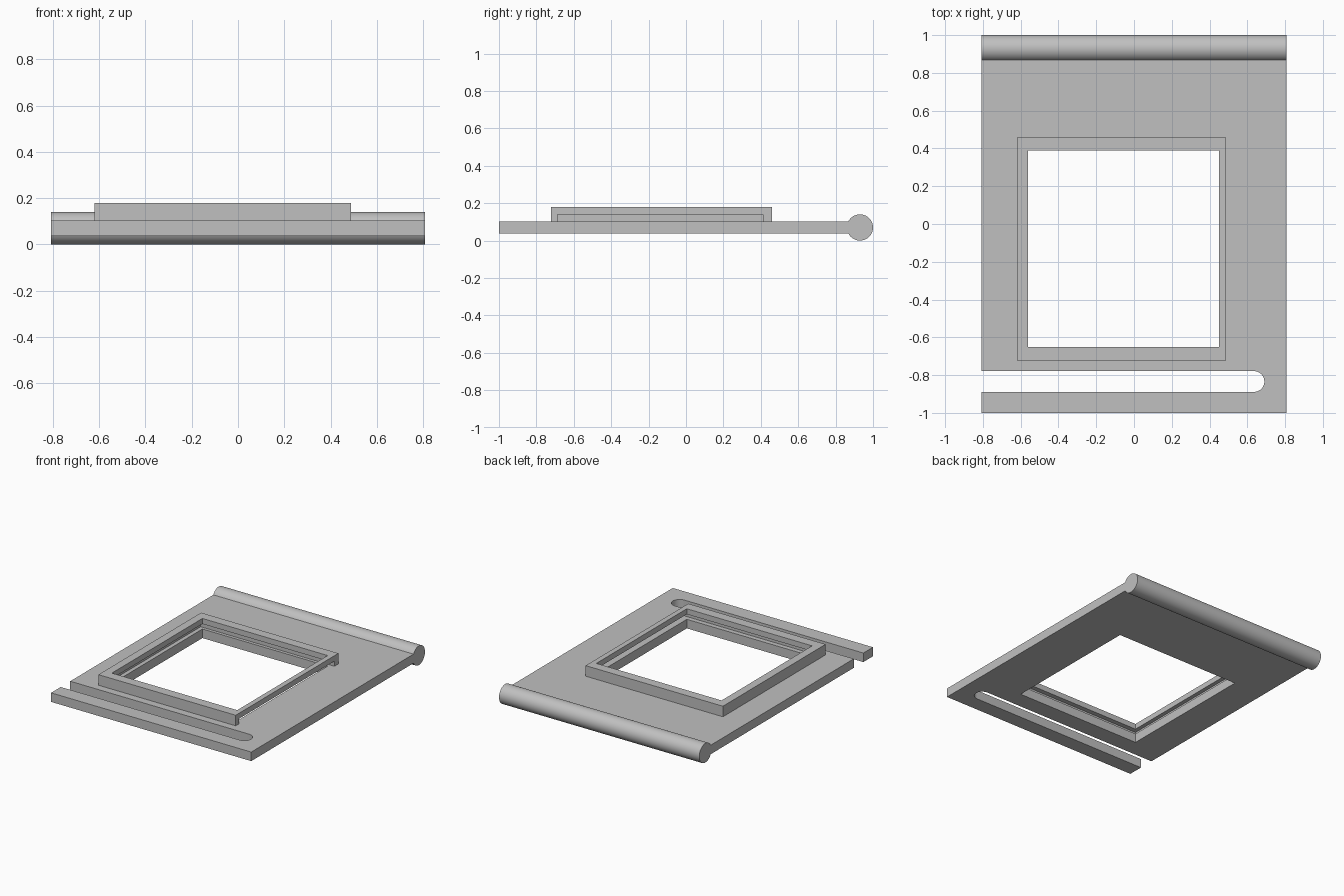
import bpy
import bmesh
from math import asin, cos, sin, pi, sqrt
from mathutils import Vector

if "Cube" in bpy.data.objects:
    bpy.data.objects.remove(bpy.data.objects["Cube"], do_unlink=True)

grey = bpy.data.materials.new("light_grey")
grey.use_nodes = True
grey.diffuse_color = (0.53, 0.53, 0.53, 1)
grey.node_tree.nodes["Principled BSDF"].inputs["Base Color"].default_value = grey.diffuse_color


def extrude(name, points, offset):
    """Solid made by sweeping a flat outline along an offset."""
    bm = bmesh.new()
    face = bm.faces.new([bm.verts.new(p) for p in points])
    swept = bmesh.ops.extrude_face_region(bm, geom=[face])["geom"]
    verts = [v for v in swept if isinstance(v, bmesh.types.BMVert)]
    bmesh.ops.translate(bm, vec=Vector(offset), verts=verts)
    bmesh.ops.recalc_face_normals(bm, faces=bm.faces)
    mesh = bpy.data.meshes.new(name)
    bm.to_mesh(mesh)
    bm.free()
    mesh.materials.append(grey)
    obj = bpy.data.objects.new(name, mesh)
    bpy.context.collection.objects.link(obj)
    return obj


def block(name, x, y, z):
    corners = [(x[0], y[0], z[0]), (x[1], y[0], z[0]), (x[1], y[1], z[0]), (x[0], y[1], z[0])]
    return extrude(name, corners, (0, 0, z[1] - z[0]))


def arc(center, radius, start, end, steps):
    angles = [start + (end - start) * i / steps for i in range(steps + 1)]
    return [(center[0] + radius * cos(a), center[1] + radius * sin(a)) for a in angles]


def cut(target, cutter):
    mod = target.modifiers.new(cutter.name, "BOOLEAN")
    mod.operation = "DIFFERENCE"
    mod.solver = "EXACT"
    mod.object = cutter
    bpy.context.view_layer.objects.active = target
    bpy.ops.object.modifier_apply(modifier=mod.name)


# Main dimensions
half_width = 0.807
rod_radius, rod_y = 0.07, 0.93
plate_low, plate_top = 0.038, 0.103
frame_top = 0.18

# Plate and round rod in one keyhole-shaped cross-section
join = asin((plate_top - rod_radius) / rod_radius)
section = [(-1, plate_top), (-1, plate_low)]
section += arc((rod_y, rod_radius), rod_radius, -pi + join, pi - join, 48)
section[0] = (-1, section[-1][1])
section[1] = (-1, section[2][1])
plate = extrude("plate_with_rod", [(-half_width, y, z) for y, z in section], (2 * half_width, 0, 0))

# Raised frame
frame = block("raised_frame", (-0.619, 0.488), (-0.723, 0.459), (section[0][1], frame_top))

# Window through both parts
window = block("window_cutter", (-0.56, 0.45), (-0.652, 0.39), (-0.1, 0.3))
cut(plate, window)
cut(frame, window)

# Insert groove under the frame lip, open on the left side
groove = block("groove_cutter", (-0.59, 0.6), (-0.687, 0.413), (0.05, 0.14))
cut(frame, groove)

# Long round-ended slot, open on the right side
slot_y, slot_radius = -0.834, 0.055
outline = [(-1, slot_y - slot_radius)]
outline += arc((0.635, slot_y), slot_radius, -pi / 2, pi / 2, 24)
outline += [(-1, slot_y + slot_radius)]
slot = extrude("slot_cutter", [(x, y, -0.1) for x, y in outline], (0, 0, 0.4))
cut(plate, slot)

for cutter in (window, groove, slot):
    bpy.data.objects.remove(cutter, do_unlink=True)

# Smooth the round surfaces, keep the edges sharp
bpy.ops.object.select_all(action="DESELECT")
for part in (plate, frame):
    part.select_set(True)
bpy.context.view_layer.objects.active = plate
bpy.ops.object.shade_smooth_by_angle(angle=pi / 6)
